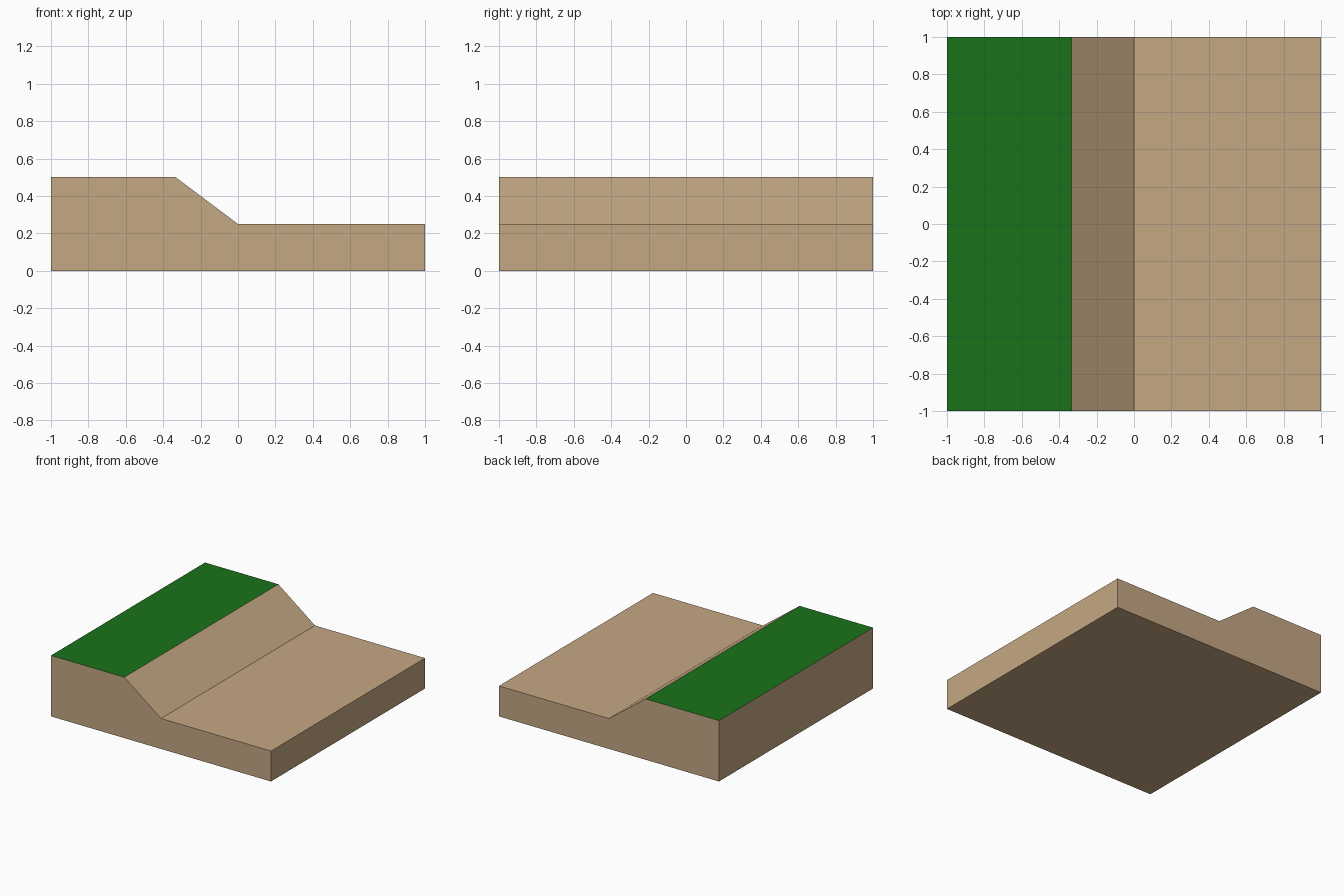
import bpy
import bmesh

if "Cube" in bpy.data.objects:
    bpy.data.objects.remove(bpy.data.objects["Cube"])


def make_material(name, color):
    mat = bpy.data.materials.new(name)
    mat.diffuse_color = color
    mat.use_nodes = True
    mat.node_tree.nodes["Principled BSDF"].inputs["Base Color"].default_value = mat.diffuse_color
    return mat


sand = make_material("sand", (0.56, 0.39, 0.23, 1))
grass = make_material("grass", (0.01, 0.17, 0.01, 1))

# Side profile (x, z) of the terrain tile, extruded along y
profile = [(-1, 0), (1, 0), (1, 0.25), (0, 0.25), (-1 / 3, 0.5), (-1, 0.5)]

bm = bmesh.new()
face = bm.faces.new([bm.verts.new((x, -1, z)) for x, z in profile])
extruded = bmesh.ops.extrude_face_region(bm, geom=[face], use_keep_orig=True)
new_verts = [g for g in extruded["geom"] if isinstance(g, bmesh.types.BMVert)]
bmesh.ops.translate(bm, verts=new_verts, vec=(0, 2, 0))
bmesh.ops.recalc_face_normals(bm, faces=bm.faces[:])

# Grass covers only the raised flat top
for f in bm.faces:
    f.material_index = int(f.calc_center_median().z > 0.49)

mesh = bpy.data.meshes.new("river_bank")
bm.to_mesh(mesh)
bm.free()
mesh.materials.append(sand)
mesh.materials.append(grass)
bank = bpy.data.objects.new("river_bank", mesh)
bpy.context.collection.objects.link(bank)
